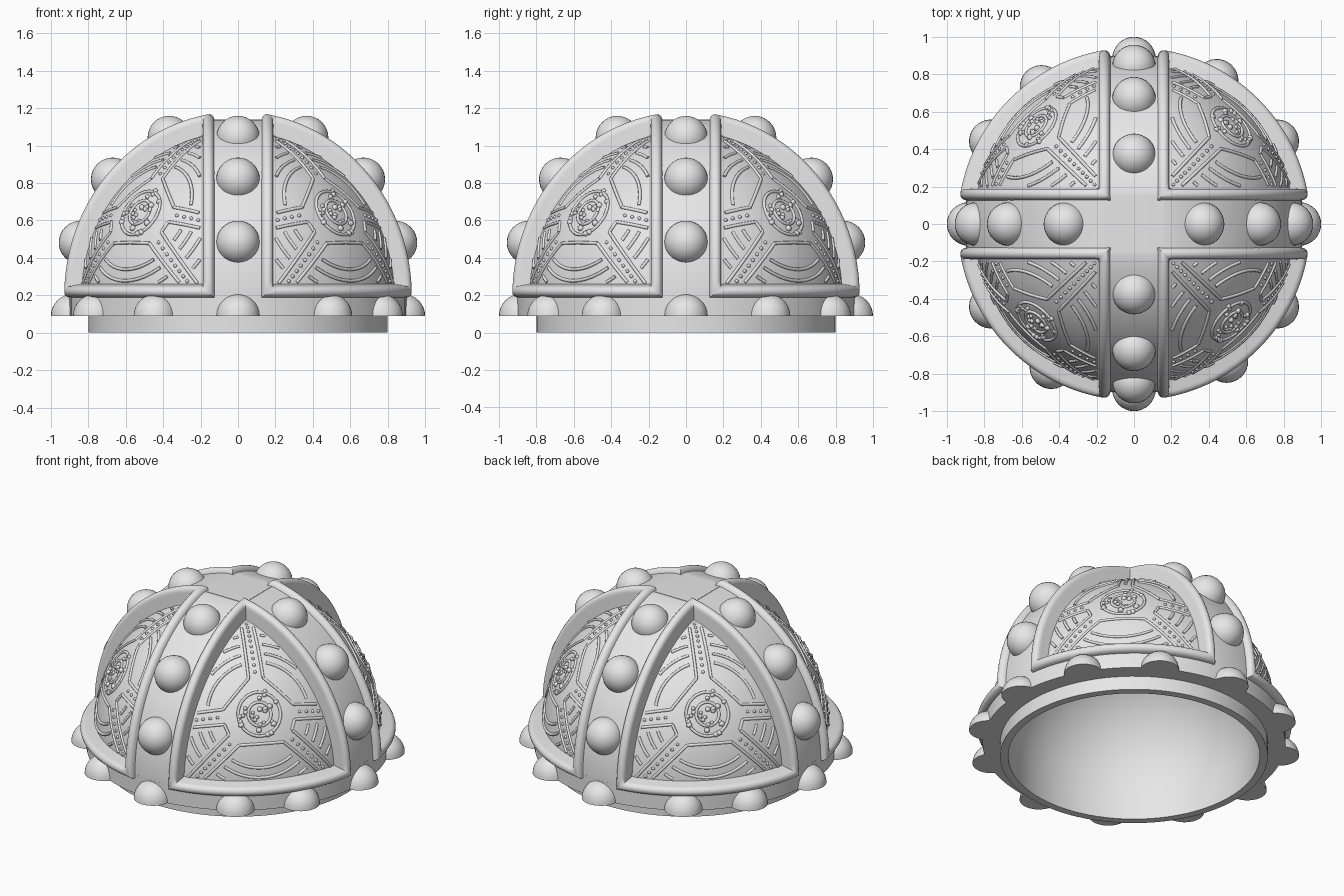
import bpy, bmesh, random
from math import sin, cos, pi, radians, acos, hypot, sqrt
from mathutils import Vector, Matrix

random.seed(4)
cube = bpy.data.objects.get("Cube")
if cube:
    bpy.data.objects.remove(cube, do_unlink=True)

grey = bpy.data.materials.new("plain grey metal")
grey.use_nodes = True
grey.diffuse_color = (0.8, 0.8, 0.8, 1)
grey.node_tree.nodes["Principled BSDF"].inputs["Base Color"].default_value = (0.8, 0.8, 0.8, 1)

CZ = 0.2          # height of the dome centre
DOME = 0.857      # radius of the recessed panels
RISE = 0.89       # height of the panel dome above its centre
INNER = 0.752     # radius of the hollow
OUTER = 0.905     # radius of the bands and lower rim
HALF = 0.158      # half width of the cross bands
FLOOR = 0.09      # underside of the outer rim
QUARTERS = [Matrix.Rotation(k * pi / 2, 4, 'Z') for k in range(4)]


def smooth(obj, angle=35):
    bpy.ops.object.select_all(action='DESELECT')
    obj.select_set(True)
    bpy.context.view_layer.objects.active = obj
    bpy.ops.object.shade_smooth_by_angle(angle=radians(angle))


def finish(name, bm, angle=35):
    mesh = bpy.data.meshes.new(name)
    bm.to_mesh(mesh)
    bm.free()
    obj = bpy.data.objects.new(name, mesh)
    bpy.context.collection.objects.link(obj)
    mesh.materials.append(grey)
    smooth(obj, angle)


def loft(bm, sections, closed):
    """Skin a row of closed cross-sections, looping round or capped."""
    rows = [[bm.verts.new(p) for p in s] for s in sections]
    n = len(rows[0])
    for i in range(len(rows) if closed else len(rows) - 1):
        a, b = rows[i], rows[(i + 1) % len(rows)]
        for j in range(n):
            k = (j + 1) % n
            bm.faces.new((a[j], a[k], b[k], b[j]))
    if not closed:
        bm.faces.new(rows[0])
        bm.faces.new(rows[-1])
    bmesh.ops.remove_doubles(bm, verts=bm.verts, dist=1e-5)
    bmesh.ops.recalc_face_normals(bm, faces=bm.faces)


# Hollow dome with thin base collar and lower rim, turned from one profile
arc = [i * pi / 48 for i in range(25)]
profile = [(INNER, 0), (0.8, 0), (0.8, FLOOR), (OUTER, FLOOR), (OUTER, 0.215), (DOME, 0.215)]
profile += [(DOME * cos(t), CZ + RISE * sin(t)) for t in arc[1:]]
profile += [(INNER * cos(t), 0.16 + INNER * sin(t)) for t in reversed(arc)]
turns = [Matrix.Rotation(i * pi / 48, 4, 'Z') for i in range(96)]
bm = bmesh.new()
loft(bm, [[m @ Vector((r, 0, z)) for r, z in profile] for m in turns], True)
finish("hollow_dome", bm)

# Two bands crossing over the top, levelled off where they meet
steps = [i * pi / 48 for i in range(49)]
edge = [(OUTER * cos(t), min(CZ + 0.955 * sin(t), 1.14), 0.8 * cos(t), CZ + 0.8 * sin(t))
        for t in steps]
edge = [(OUTER, FLOOR, 0.8, FLOOR)] + edge + [(-OUTER, FLOOR, -0.8, FLOOR)]
widths = [HALF * i / 3 for i in range(-3, 4)]
for name, turn in (("side_to_side_band", QUARTERS[0]), ("front_to_back_band", QUARTERS[1])):
    bm = bmesh.new()
    loft(bm, [[turn @ Vector((xo * sqrt(1 - (w / OUTER) ** 2), w, zo)) for w in widths]
              + [turn @ Vector((xi, HALF, zi)), turn @ Vector((xi, -HALF, zi))]
              for xo, zo, xi, zi in edge], False)
    finish(name, bm)

# Raised frame with a rounded crest and sloping walls around each panel
R = 0.897
low = radians(1.2)
top = acos(HALF / R)
side = [low + (top - low) * i / 24 for i in range(25)]
up = [Vector((R * cos(t), HALF, CZ + 0.95 * sin(t))) for t in side]
down = [Vector((p.y, p.x, p.z)) for p in reversed(up)]
reach, start = hypot(R, HALF), acos(R / hypot(R, HALF))
base = [start + (pi / 2 - 2 * start) * i / 24 for i in range(25)]
bottom = [Vector((reach * cos(a), reach * sin(a), up[0].z)) for a in reversed(base)]
path = up + down[1:] + bottom[1:-1]
W = 0.03
crest = [(W * cos(i * pi / 8), 0.032 * sin(i * pi / 8)) for i in range(9)]
crest = [(W + 0.015, -0.07)] + crest + [(-W - 0.015, -0.07)]
frame = []
for i, p in enumerate(path):
    before = (p - path[i - 1]).normalized()
    after = (path[(i + 1) % len(path)] - p).normalized()
    outward = (p - Vector((0, 0, CZ))).normalized()
    across = (before + after).cross(outward).normalized()
    across /= max((before + after).length / 2, 0.5)   # mitre the corners
    frame.append([p + across * a + outward * h for a, h in crest])
bm = bmesh.new()
for q in QUARTERS:
    loft(bm, [[q @ p for p in section] for section in frame], True)
finish("panel_frames", bm, 50)

# Round studs along the bands and half studs round the lower rim
bm = bmesh.new()
for q in QUARTERS:
    for x, z in ((0.367, 1.043), (0.67, 0.82), (0.842, 0.482)):
        bmesh.ops.create_uvsphere(bm, u_segments=32, v_segments=16, radius=0.116,
                                  matrix=q @ Matrix.Translation((x, 0, z)))
finish("band_studs", bm)

bm = bmesh.new()
for angle in range(0, 360, 30):
    # two opposite studs sit slightly off the even spacing
    turn = radians(angle + (4 if angle in (120, 300) else 0))
    bmesh.ops.create_uvsphere(bm, u_segments=32, v_segments=16, radius=0.116,
                              matrix=Matrix.Rotation(turn, 4, 'Z')
                              @ Matrix.Translation((0.884, 0, FLOOR)))
bmesh.ops.bisect_plane(bm, geom=bm.verts[:] + bm.edges[:] + bm.faces[:], dist=1e-5,
                       plane_co=(0, 0, FLOOR), plane_no=(0, 0, -1), clear_outer=True)
bmesh.ops.holes_fill(bm, edges=[e for e in bm.edges if e.is_boundary])
finish("rim_half_studs", bm)

# Shallow relief on the panels, laid out flat and wrapped onto the dome
lift = radians(30)
out = Vector((cos(lift) * cos(pi / 4), cos(lift) * sin(pi / 4), sin(lift)))
right = Vector((-sin(pi / 4), cos(pi / 4), 0))
upward = out.cross(right)


def wrap(u, v):
    d = (out + (right * u + upward * v) / DOME).normalized()
    return Vector((d.x * DOME, d.y * DOME, CZ + d.z * RISE))


def inside(p):
    return p.x > 0.2 and p.y > 0.2 and p.z > 0.26


paths, dots = [], []


def trace(points):
    """Keep the stretches of a wrapped path that lie within the panel."""
    run = []
    for u, v in points:
        p = wrap(u, v)
        if inside(p):
            run.append(p)
            continue
        if len(run) > 1:
            paths.append(run)
        run = []
    if len(run) > 1:
        paths.append(run)


def line(a, b, n=14):
    trace([(a[0] + (b[0] - a[0]) * i / n, a[1] + (b[1] - a[1]) * i / n) for i in range(n + 1)])


def polar(r, a, shift=0):
    return (r * cos(a) - shift * sin(a), r * sin(a) + shift * cos(a))


def ring(r, a0, a1, n=20):
    trace([polar(r, a0 + (a1 - a0) * i / n) for i in range(n + 1)])


spokes = [radians(a) for a in (0, 90, 180, 220, 320, 360)]
for a, b in zip(spokes, spokes[1:]):
    # double straps with rivets between them, joined round the medallion
    for s in (-0.045, 0.045):
        line(polar(0.22, a, s), polar(0.75, a, s), 24)
    line(polar(0.22, a, 0.045), polar(0.22, b, -0.045))
    dots += [(polar(0.26 + 0.05 * i, a), 0.011) for i in range(10)]
    # curved ribs between the straps
    for r in (0.33, 0.4, 0.48, 0.57):
        spread = (b - a) / 2 - 0.08 / r
        if spread > 0.1:
            ring(r, (a + b) / 2 - spread, (a + b) / 2 + spread)
# medallion rings and lumps
for r in (0.07, 0.13):
    ring(r, 0, 2 * pi, 28)
dots += [(polar(random.uniform(0.02, 0.14), random.uniform(0, 2 * pi)),
          random.uniform(0.012, 0.02)) for i in range(26)]

curve = bpy.data.curves.new("panel_relief_lines", 'CURVE')
curve.dimensions = '3D'
curve.bevel_depth = 0.009
curve.bevel_resolution = 2
curve.use_fill_caps = True
curve.materials.append(grey)
for q in QUARTERS:
    for run in paths:
        spline = curve.splines.new('POLY')
        spline.points.add(len(run) - 1)
        for point, p in zip(spline.points, run):
            point.co = (*(q @ p), 1)
relief = bpy.data.objects.new("panel_relief_lines", curve)
bpy.context.collection.objects.link(relief)

bm = bmesh.new()
for q in QUARTERS:
    for (u, v), size in dots:
        p = wrap(u, v)
        if inside(p):
            bmesh.ops.create_icosphere(bm, subdivisions=1, radius=size,
                                       matrix=q @ Matrix.Translation(p))
finish("panel_relief_rivets", bm, 60)
